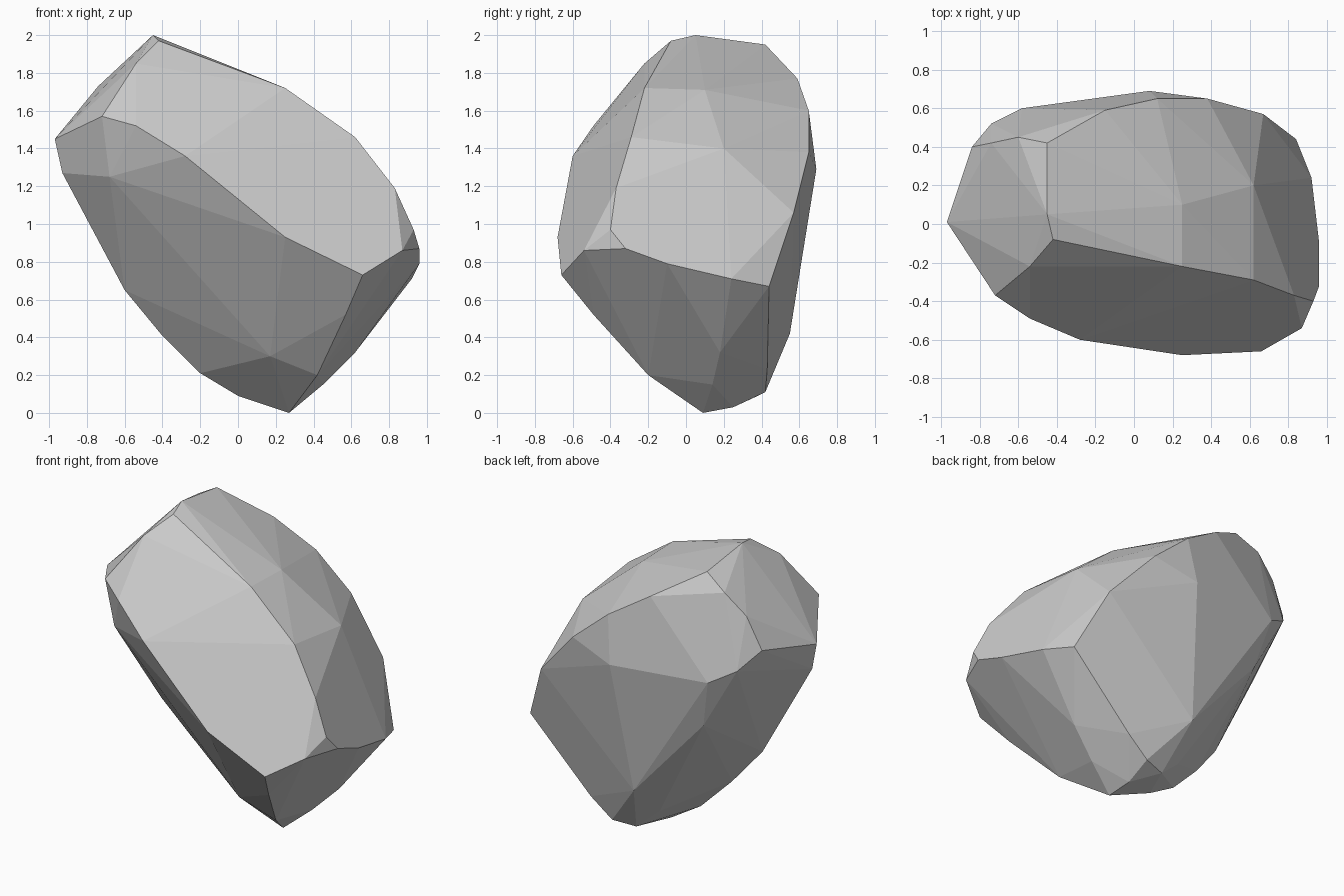
import bpy, bmesh, math

# Corner loops of the faceted boulder
front_ridge = [(-.97, .01, 1.45), (-.72, -.37, 1.57), (-.54, -.49, 1.52), (-.28, -.6, 1.36),
               (.25, -.68, .93), (.66, -.66, .73), (.87, -.54, .86)]
right_ridge = [(.96, -.32, .87), (.96, -.1, .79), (.92, .24, .71), (.84, .44, .67)]
back_ridge = [(.67, .57, 1.06), (.38, .65, 1.38), (.08, .69, 1.29),
              (-.58, .6, 1.31), (-.74, .52, 1.4), (-.84, .4, 1.52)]
upper_ridge = [(-.42, -.08, 1.97), (.25, -.22, 1.72), (.62, -.29, 1.46),
               (.83, -.37, 1.19), (.93, -.4, .97)]
crown = [(-.45, .05, 2), (-.45, .42, 1.95), (-.15, .59, 1.77), (.12, .65, 1.6),
         (.25, .1, 1.71), (.62, .2, 1.4)]
left_end = [(-.6, .45, 1.86), (-.74, .42, 1.73), (-.54, -.22, 1.85)]
underside = [(-.68, -.33, 1.25), (-.93, 0, 1.27), (-.6, .05, .65), (-.41, .1, .42),
             (-.2, .13, .21), (.17, -.23, .3), (.57, -.49, .52), (.42, -.2, .2)]
base = [(.27, .09, 0), (.25, .25, .03), (0, .15, .09), (.1, .38, .09), (.45, .14, .15),
        (.62, .18, .32), (.4, .43, .23), (.25, .42, .11), (0, .55, .42),
        (-.05, .35, .22), (-.5, .53, .98)]

# Wrap the loops in a convex hull and merge near-flat facets
bm = bmesh.new()
for loop in (front_ridge, right_ridge, back_ridge, upper_ridge, crown, left_end, underside, base):
    for p in loop:
        bm.verts.new(p)
bmesh.ops.convex_hull(bm, input=bm.verts[:])
loose = [v for v in bm.verts if not v.link_faces]
bmesh.ops.delete(bm, geom=loose, context='VERTS')
bmesh.ops.dissolve_limit(bm, angle_limit=math.radians(3), verts=bm.verts[:], edges=bm.edges[:])
bmesh.ops.recalc_face_normals(bm, faces=bm.faces[:])

mesh = bpy.data.meshes.new("boulder")
bm.to_mesh(mesh)
bm.free()
bpy.context.collection.objects.link(bpy.data.objects.new("boulder", mesh))
